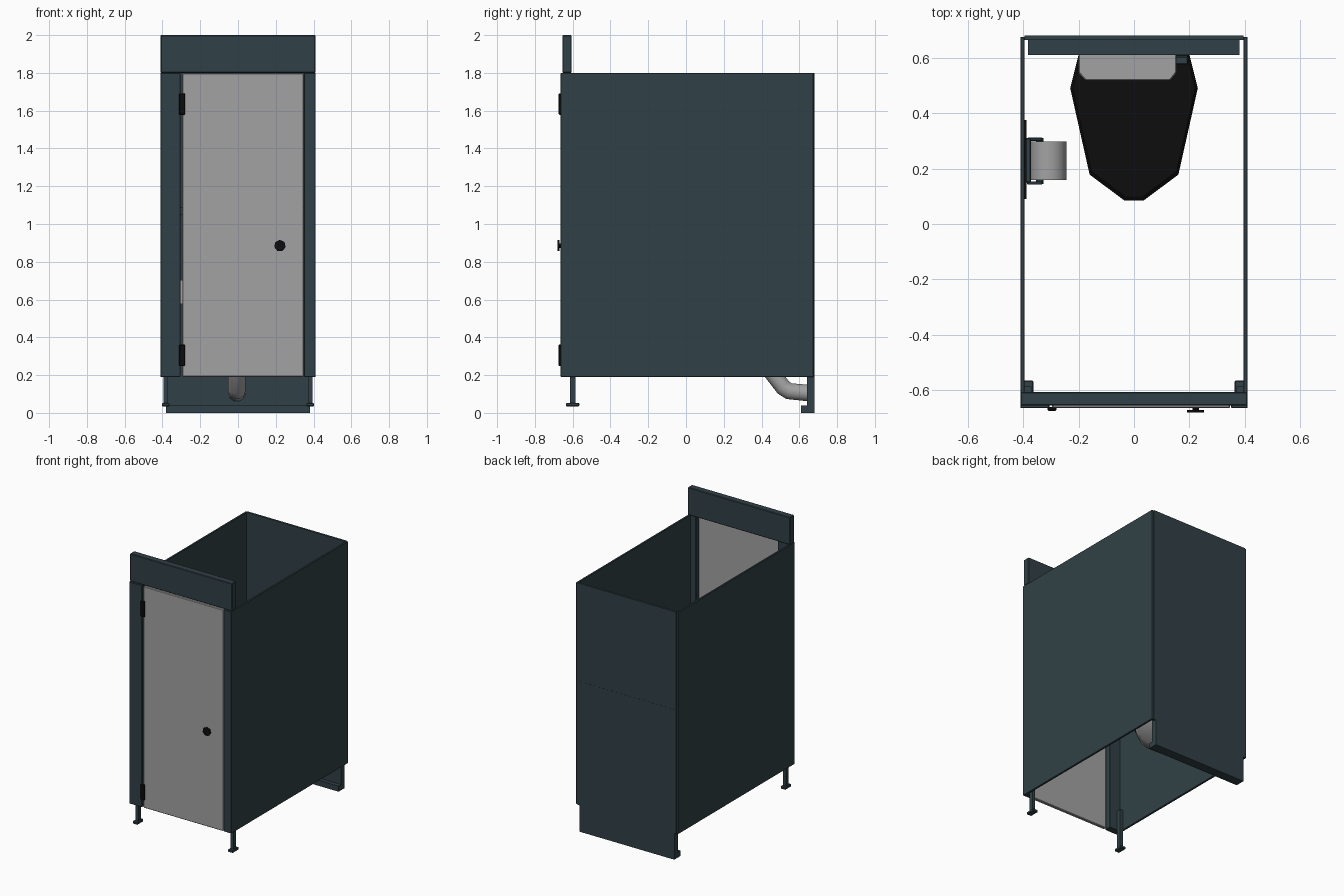
import bpy, bmesh, math
from mathutils import Vector

cube = bpy.data.objects.get("Cube")
if cube:
    bpy.data.objects.remove(cube, do_unlink=True)


def material(name, rgb):
    m = bpy.data.materials.new(name)
    m.use_nodes = True
    m.diffuse_color = (*rgb, 1)
    m.node_tree.nodes["Principled BSDF"].inputs["Base Color"].default_value = (*rgb, 1)
    return m


SLATE = material("dark slate panel", (0.03, 0.051, 0.061))
GREY = material("light grey", (0.36, 0.365, 0.36))
BLACK = material("black plastic", (0.004, 0.004, 0.004))


def finish(name, bm, mat, bevel=0.0, smooth=False):
    bmesh.ops.recalc_face_normals(bm, faces=bm.faces)
    mesh = bpy.data.meshes.new(name)
    bm.to_mesh(mesh)
    bm.free()
    mesh.materials.append(mat)
    ob = bpy.data.objects.new(name, mesh)
    bpy.context.collection.objects.link(ob)
    if bevel:
        mod = ob.modifiers.new("Bevel", "BEVEL")
        mod.width = bevel
        mod.segments = 1
    if smooth:
        bpy.ops.object.select_all(action="DESELECT")
        ob.select_set(True)
        bpy.context.view_layer.objects.active = ob
        bpy.ops.object.shade_smooth_by_angle(angle=math.radians(40))
    return ob


def box(name, x, y, z, mat, bevel=0.0):
    """Box from (min, max) ranges on each axis."""
    bm = bmesh.new()
    bmesh.ops.create_cube(bm, size=1)
    for v in bm.verts:
        v.co = Vector([r[0] if c < 0 else r[1] for c, r in zip(v.co, (x, y, z))])
    return finish(name, bm, mat, bevel)


def loft(name, rings, mat, bevel=0.0, smooth=False):
    """Skin between rings of points and cap both ends."""
    bm = bmesh.new()
    loops = [[bm.verts.new(p) for p in ring] for ring in rings]
    n = len(loops[0])
    for a, b in zip(loops, loops[1:]):
        for i in range(n):
            j = (i + 1) % n
            bm.faces.new((a[i], a[j], b[j], b[i]))
    bm.faces.new(loops[0])
    bm.faces.new(loops[-1])
    return finish(name, bm, mat, bevel, smooth)


def disc_y(name, x, z, r, y0, y1, sides, mat, smooth=False):
    """Cylinder lying along y."""
    angles = [2 * math.pi * i / sides + math.pi / 2 for i in range(sides)]
    return loft(name, [[(x + r * math.cos(a), y, z + r * math.sin(a)) for a in angles]
                       for y in (y0, y1)], mat, 0, smooth)


# Cabin shell: open at the top and bottom
WALL_Z = (0.19, 1.8)
for side, s in (("left", 1), ("right", -1)):
    box(side + "_wall", sorted((s * 0.395, s * 0.41)), (-0.66, 0.675), WALL_Z, SLATE, 0.002)
    # Adjustable foot with its leg fixed inside the front corner
    box(side + "_leg", sorted((s * 0.37, s * 0.394)), (-0.615, -0.585), (0.05, 0.34), SLATE)
    box(side + "_foot", sorted((s * 0.363, s * 0.402)), (-0.635, -0.565), (0.035, 0.053), SLATE, 0.003)
box("back_wall", (-0.395, 0.395), (0.664, 0.679), WALL_Z, SLATE)

# Front frame
box("hinge_post", (-0.41, -0.305), (-0.664, -0.615), WALL_Z, SLATE, 0.003)
box("latch_post", (0.35, 0.41), (-0.664, -0.615), WALL_Z, SLATE, 0.003)
box("header", (-0.41, 0.41), (-0.655, -0.605), (1.8, 2.0), SLATE, 0.004)

# Door with hinges and knob
box("door", (-0.295, 0.347), (-0.664, -0.64), (0.19, 1.797), GREY, 0.004)
for name, z in (("lower", 0.305), ("upper", 1.635)):
    box(name + "_hinge", (-0.312, -0.28), (-0.674, -0.66), (z - 0.057, z + 0.057), BLACK, 0.004)
disc_y("outer_knob", 0.222, 0.885, 0.031, -0.68, -0.67, 7, BLACK)
disc_y("knob_stem", 0.222, 0.885, 0.012, -0.672, -0.63, 7, BLACK)

# Service duct at the back: panel, base ledge and top shelf
box("duct_panel", (-0.382, 0.38), (0.64, 0.68), (0, 1.09), SLATE)
box("duct_ledge", (-0.382, 0.38), (0.61, 0.645), (0, 0.04), SLATE)
box("duct_shelf", (-0.382, 0.38), (0.61, 0.68), (1.05, 1.09), SLATE)

# Toilet lid, seat and bowl share one faceted outline
half = [(0.035, 0.085), (0.16, 0.178), (0.23, 0.49), (0.2, 0.61)]
outline = half + [(-x, y) for x, y in reversed(half)]


def ring(scale, z, centre=0.46):
    return [(x * scale, centre + (y - centre) * scale, z) for x, y in outline]


loft("toilet_lid", [ring(1, 0.455), ring(1, 0.475), ring(0.96, 0.485)], BLACK)
loft("toilet_seat", [ring(0.98, 0.425), ring(0.98, 0.452)], BLACK)
loft("toilet_bowl", [ring(0.3, 0.2), ring(0.45, 0.24), ring(0.78, 0.33),
                     ring(0.93, 0.39), ring(0.95, 0.425)], GREY, 0, True)
box("bowl_bracket", (-0.12, 0.12), (0.52, 0.645), (0.22, 0.42), GREY, 0.01)

# Flush tank with chamfered front corners
tank = [(-0.2, 0.64), (-0.2, 0.545), (-0.175, 0.517), (0.13, 0.517), (0.153, 0.545), (0.153, 0.64)]
loft("flush_tank", [[(x, y, z) for x, y in tank] for z in (0.5, 0.82)], GREY, 0.004)
box("flush_lever", (0.15, 0.195), (0.575, 0.605), (0.74, 0.765), SLATE, 0.004)

# Drain pipe swept down from the bowl into the duct
curve = bpy.data.curves.new("drain_pipe", "CURVE")
curve.dimensions = "3D"
curve.bevel_depth = 0.046
curve.bevel_resolution = 3
curve.use_fill_caps = True
path = [(0.38, 0.31), (0.45, 0.22), (0.515, 0.135), (0.545, 0.115), (0.65, 0.105)]
spline = curve.splines.new("POLY")
spline.points.add(len(path) - 1)
for p, (y, z) in zip(spline.points, path):
    p.co = (-0.006, y, z, 1)
    p.radius = 1
spline.use_smooth = True
curve.materials.append(GREY)
bpy.context.collection.objects.link(bpy.data.objects.new("drain_pipe", curve))

# Paper holder on the right wall
box("holder_plate", (-0.396, -0.388), (0.09, 0.375), (0.52, 0.78), BLACK)
box("holder_back", (-0.39, -0.372), (0.15, 0.31), (0.58, 0.71), SLATE, 0.003)
for name, y in (("front", 0.142), ("rear", 0.3)):
    box(name + "_holder_arm", (-0.385, -0.33), (y, y + 0.012), (0.62, 0.66), SLATE, 0.003)
disc_y("holder_spindle", -0.34, 0.64, 0.014, 0.145, 0.31, 10, SLATE)
disc_y("paper_roll", -0.308, 0.64, 0.065, 0.158, 0.298, 24, GREY, True)
